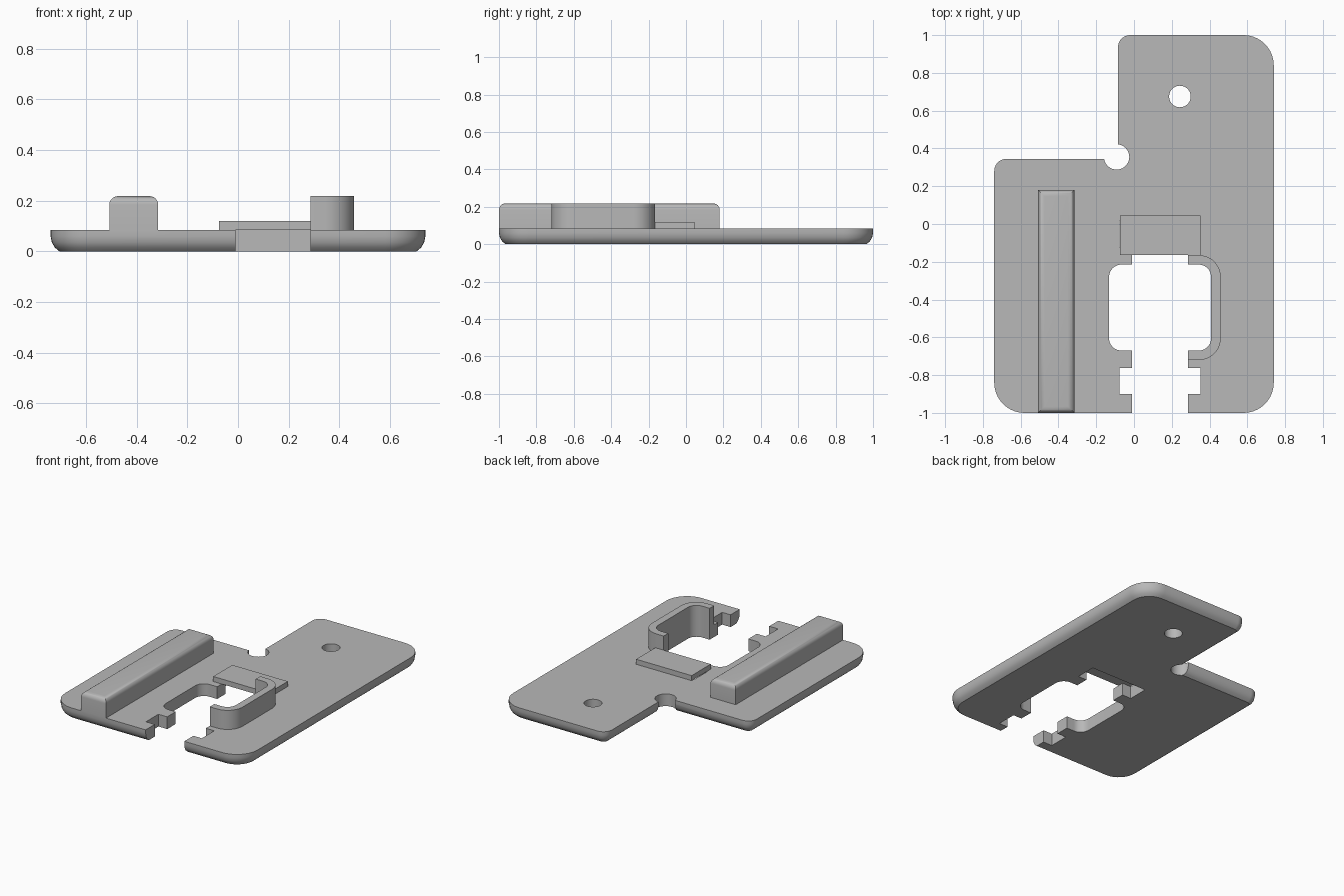
import bpy, bmesh, math
from mathutils import Vector

if "Cube" in bpy.data.objects:
    bpy.data.objects.remove(bpy.data.objects["Cube"])

grey = bpy.data.materials.new("plain grey")
grey.use_nodes = True
colour = (0.48, 0.48, 0.48, 1)
grey.diffuse_color = colour
grey.node_tree.nodes["Principled BSDF"].inputs["Base Color"].default_value = colour

TOP = 0.085   # plate thickness
HIGH = 0.218  # top of the bar and wall


def rounded(corners, inset=0.0, steps=10):
    """Counter-clockwise outline with per-corner radii, moved inward by inset."""
    pts = []
    n = len(corners)
    for i, (x, y, r) in enumerate(corners):
        p = Vector((x, y))
        a = (p - Vector(corners[i - 1][:2])).normalized()
        b = (Vector(corners[(i + 1) % n][:2]) - p).normalized()
        p += inset * (Vector((-a.y, a.x)) + Vector((-b.y, b.x)))
        if r == 0:
            pts.append(p)
            continue
        turn = 1 if a.x * b.y - a.y * b.x > 0 else -1
        r -= inset * turn
        centre = p - a * r + b * r
        for k in range(steps + 1):
            t = math.pi / 2 * k / steps
            pts.append(centre - b * r * math.cos(t) + a * r * math.sin(t))
    return pts


def circle(x, y, r, n=40):
    return [Vector((x + r * math.cos(math.tau * k / n), y + r * math.sin(math.tau * k / n)))
            for k in range(n)]


def box(x0, x1, y0, y1, r=0):
    return rounded([(x0, y0, r), (x1, y0, r), (x1, y1, r), (x0, y1, r)])


def stack(name, layers):
    """Solid from matching outlines at rising heights."""
    bm = bmesh.new()
    rings = [[bm.verts.new((p.x, p.y, z)) for p in pts] for pts, z in layers]
    for low, up in zip(rings, rings[1:]):
        for i in range(len(low)):
            bm.faces.new((low[i - 1], low[i], up[i], up[i - 1]))
    bm.faces.new(rings[0][::-1])
    bm.faces.new(rings[-1])
    bmesh.ops.recalc_face_normals(bm, faces=bm.faces[:])
    mesh = bpy.data.meshes.new(name)
    bm.to_mesh(mesh)
    bm.free()
    mesh.materials.append(grey)
    ob = bpy.data.objects.new(name, mesh)
    bpy.context.collection.objects.link(ob)
    return ob


def activate(ob):
    bpy.ops.object.select_all(action='DESELECT')
    ob.select_set(True)
    bpy.context.view_layer.objects.active = ob


def cut(ob, outline):
    tool = stack("cutter", [(outline, -0.1), (outline, 0.3)])
    tool.hide_render = True
    mod = ob.modifiers.new("cut", 'BOOLEAN')
    mod.operation, mod.solver, mod.object = 'DIFFERENCE', 'EXACT', tool
    activate(ob)
    bpy.ops.object.modifier_apply(modifier=mod.name)
    bpy.data.objects.remove(tool)


# Stepped base plate with a rounded lower edge
shape = [(-0.74, -1, 0.16), (0.74, -1, 0.16), (0.74, 1, 0.16),
         (-0.085, 1, 0.065), (-0.085, 0.345, 0), (-0.74, 0.345, 0.065)]
edge = [(0.035, 0), (0.017, 0.015), (0.005, 0.035), (0, 0.06), (0, TOP)]
plate = stack("base_plate", [(rounded(shape, d), z) for d, z in edge])

# Holes, corner relief, rounded window and the stepped slots at both its ends
for outline in (circle(0.243, 0.675, 0.057), circle(-0.092, 0.355, 0.067),
                box(-0.132, 0.408, -0.67, -0.215, 0.065),
                box(-0.01, 0.287, -1.1, -0.11),
                box(-0.078, 0.352, -0.9, -0.763),
                box(-0.078, 0.352, -0.125, 0.015)):
    cut(plate, outline)

# Flat pad covering the rear slot
pad_outline = box(-0.075, 0.352, -0.165, 0.045)
pad = stack("slot_cover", [(pad_outline, TOP), (pad_outline, 0.12)])

# Curved wall around the right-hand side of the window
outer = rounded([(0.287, -0.72, 0), (0.459, -0.72, 0.115),
                 (0.459, -0.165, 0.115), (0.287, -0.165, 0)])
inner = rounded([(0.287, -0.67, 0), (0.408, -0.67, 0.065),
                 (0.408, -0.215, 0.065), (0.287, -0.215, 0)])
wall_outline = outer + inner[::-1]
# start both runs at the open side so the outline is a single C shape
wall = stack("window_wall", [(wall_outline, TOP), (wall_outline, HIGH)])

# Long raised bar with softened top edges
bar_outline = box(-0.508, -0.315, -1, 0.18)
bar = stack("raised_bar", [(bar_outline, TOP), (bar_outline, HIGH)])
bm = bmesh.new()
bm.from_mesh(bar.data)
rim = [e for e in bm.edges if all(v.co.z > HIGH - 0.001 for v in e.verts)]
bmesh.ops.bevel(bm, geom=rim, offset=0.034, segments=6, profile=0.5, affect='EDGES')
bm.to_mesh(bar.data)
bm.free()

for ob in (plate, pad, wall, bar):
    activate(ob)
    bpy.ops.object.shade_smooth_by_angle(angle=math.radians(32))
